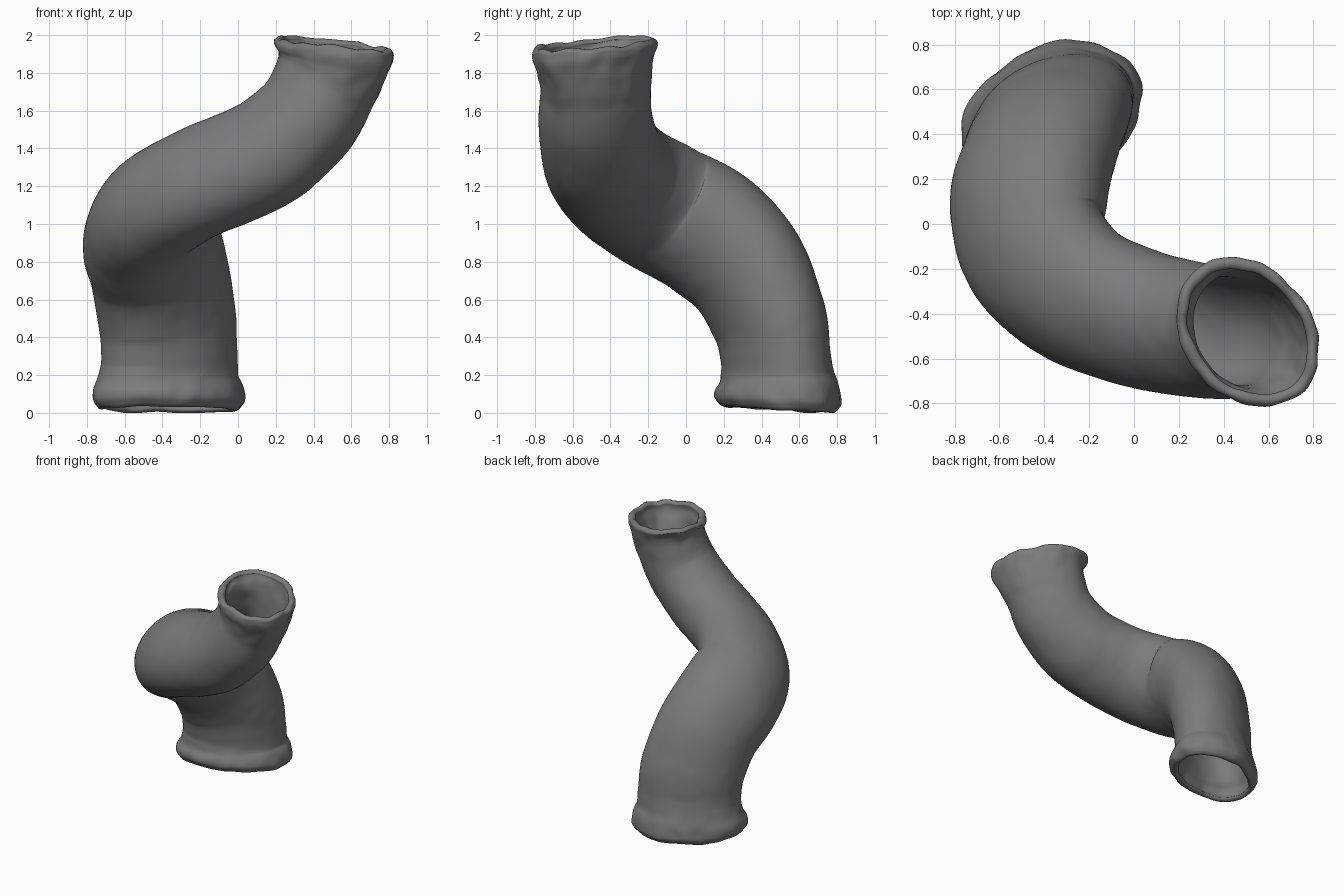
import bpy, math
from mathutils import Vector, noise

if "Cube" in bpy.data.objects:
    bpy.data.objects.remove(bpy.data.objects["Cube"])

SIDES, STEPS = 112, 14

# Centreline stations: x, y, z, long radius, short radius, long-axis direction
stations = [
    (-0.37, 0.480, 0.035, 0.410, 0.285, 0.89, 0.45, 0.0),
    (-0.37, 0.482, 0.07, 0.427, 0.302, 0.89, 0.45, 0.0),
    (-0.37, 0.485, 0.13, 0.420, 0.295, 0.89, 0.45, 0.0),
    (-0.37, 0.483, 0.20, 0.390, 0.272, 0.89, 0.45, 0.0),
    (-0.365, 0.475, 0.30, 0.382, 0.263, 0.89, 0.45, 0.0),
    (-0.375, 0.440, 0.50, 0.385, 0.275, 0.87, 0.45, 0.15),
    (-0.42, 0.310, 0.77, 0.383, 0.302, 0.80, 0.45, 0.35),
    (-0.468, 0.110, 0.96, 0.390, 0.315, 0.70, 0.50, 0.50),
    (-0.43, -0.120, 1.085, 0.375, 0.295, 0.50, 0.70, 0.60),
    (-0.25, -0.305, 1.20, 0.350, 0.280, 0.20, 0.80, 0.60),
    (-0.03, -0.402, 1.29, 0.330, 0.280, 0.00, 0.85, 0.60),
    (0.17, -0.455, 1.39, 0.320, 0.280, -0.20, 0.85, 0.50),
    (0.36, -0.480, 1.56, 0.308, 0.270, -0.40, 0.85, 0.30),
    (0.46, -0.478, 1.74, 0.305, 0.263, -0.55, 0.80, 0.10),
    (0.495, -0.480, 1.84, 0.325, 0.270, -0.60, 0.75, 0.0),
    (0.505, -0.482, 1.91, 0.358, 0.285, -0.62, 0.75, 0.0),
    (0.507, -0.482, 1.94, 0.360, 0.282, -0.62, 0.75, 0.0),
]


def catmull(a, b, c, d, t):
    return 0.5 * (2 * b + (c - a) * t + (2 * a - 5 * b + 4 * c - d) * t * t
                  + (3 * b - a - 3 * c + d) * t ** 3)


def smooth_path():
    """Interpolate stations into (centre, long r, short r, long axis)."""
    n, out = len(stations), []
    for i in range(n - 1):
        quad = [stations[max(0, min(n - 1, i + k))] for k in (-1, 0, 1, 2)]
        dist = (Vector(quad[2][:3]) - Vector(quad[1][:3])).length
        steps = STEPS if dist > 0.15 else 5
        for s in range(steps):
            v = [catmull(*col, s / steps) for col in zip(*quad)]
            out.append((Vector(v[:3]), v[3], v[4], Vector(v[5:])))
    v = stations[-1]
    out.append((Vector(v[:3]), v[3], v[4], Vector(v[5:])))
    return out


path = smooth_path()
count = len(path)

# Section frames: long axis squared up against the (smoothed) tube direction
frames = []
for i in range(count):
    tan = (path[min(i + 2, count - 1)][0] - path[max(i - 2, 0)][0]).normalized()
    axis = path[i][3]
    axis = (axis - tan * axis.dot(tan)).normalized()
    frames.append((tan, axis, tan.cross(axis)))


def ring(i, inset, push=0.0):
    """One wobbly cross-section, shrunk by inset and pushed along the tube."""
    c, ra, rb, _ = path[i]
    tan, s, u = frames[i]
    end = max(0.0, 1 - c.z / 0.28, 1 - (1.95 - c.z) / 0.28)
    pts = []
    for k in range(SIDES):
        a = math.tau * k / SIDES
        d = s * math.cos(a) + u * math.sin(a)
        base = c + s * math.cos(a) * (ra - inset) + u * math.sin(a) * (rb - inset)
        wob = noise.noise(base * 4) * (0.005 + 0.012 * end)
        wob += noise.noise(base * 11) * (0.002 + 0.010 * end)
        p = base + d * wob + tan * push
        # ragged height of the two rims
        if c.z > 1.5:
            rag = noise.noise(d * 2.6) * 0.02 - d.x * 0.022 + d.y * 0.022
        else:
            rag = noise.noise(d * 2.2 + Vector((7, 3, 1))) * 0.012
        p.z += rag * min(1, end * 1.3)
        p.z = min(max(p.z, 0.0), 2.0)
        pts.append(p)
    return pts


# Outer skin, top lip, inner skin, bottom lip: a closed hollow wall
wall = 0.05
last = count - 1
rings = [ring(i, 0) for i in range(count)]
rings += [ring(last, 0.012, 0.014), ring(last, 0.028, 0.018), ring(last, 0.042, 0.010)]
rings += [ring(i, wall) for i in range(last, -1, -1)]
rings += [ring(0, 0.042, -0.010), ring(0, 0.028, -0.018), ring(0, 0.012, -0.014)]

verts = [p for r in rings for p in r]
total = len(rings)
faces = []
for i in range(total):
    j = (i + 1) % total
    for k in range(SIDES):
        m = (k + 1) % SIDES
        faces.append((i * SIDES + k, i * SIDES + m, j * SIDES + m, j * SIDES + k))

mesh = bpy.data.meshes.new("bent_tube")
mesh.from_pydata(verts, [], faces)
mesh.update()
tube = bpy.data.objects.new("bent_tube", mesh)
bpy.context.collection.objects.link(tube)
for poly in mesh.polygons:
    poly.use_smooth = True

# Dark grey surface
grey = bpy.data.materials.new("dark_grey")
grey.diffuse_color = (0.2, 0.2, 0.2, 1)
grey.use_nodes = True
grey.node_tree.nodes["Principled BSDF"].inputs["Base Color"].default_value = grey.diffuse_color
mesh.materials.append(grey)
